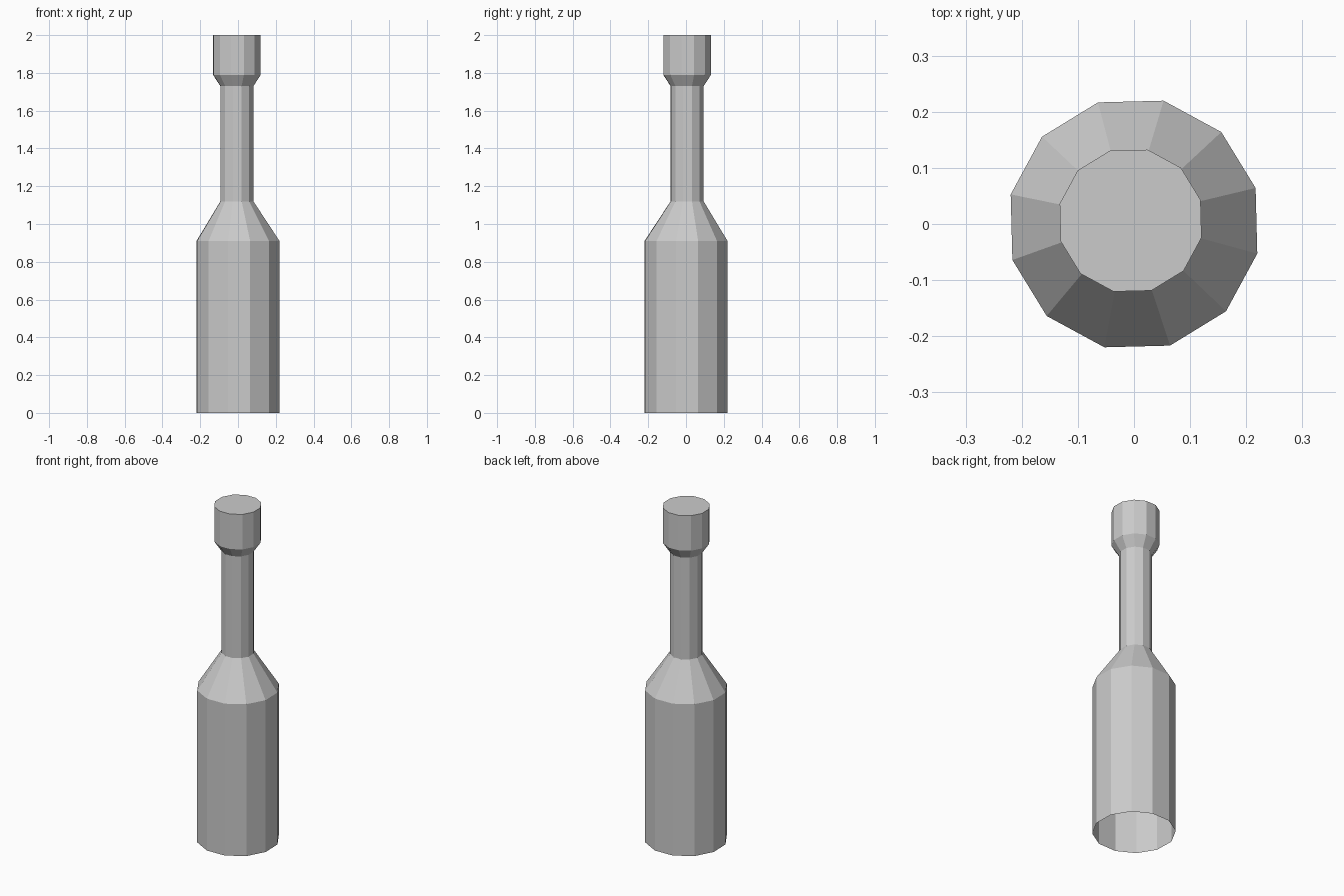
import bpy
import bmesh
from math import cos, sin, radians

SIDES = 12
TURN = radians(16.5)

cube = bpy.data.objects.get("Cube")
if cube:
    bpy.data.objects.remove(cube, do_unlink=True)

grey = bpy.data.materials.new("plain grey")
grey.use_nodes = True
colour = (0.6, 0.6, 0.6, 1)
grey.diffuse_color = colour
grey.node_tree.nodes["Principled BSDF"].inputs["Base Color"].default_value = colour

# Bottle profile from base to top: radius, height, sideways offset
profile = [
    (0.226, 0.0, 0.0),       # open base
    (0.226, 0.91, 0.0),      # shoulder
    (0.09, 1.12, 0.006),     # neck bottom
    (0.09, 1.73, 0.006),     # neck top
    (0.13, 1.79, 0.006),     # lip flare
    (0.13, 2.0, 0.006),      # lip top
]

bm = bmesh.new()
rings = []
for radius, z, shift in profile:
    angles = [TURN + radians(360 / SIDES * i) for i in range(SIDES)]
    rings.append([bm.verts.new((radius * cos(a) - shift, radius * sin(a) + shift, z))
                  for a in angles])

# Walls between neighbouring rings
for low, high in zip(rings, rings[1:]):
    for i in range(SIDES):
        j = (i + 1) % SIDES
        bm.faces.new((low[i], low[j], high[j], high[i]))

# Closed top, the underside stays open
bm.faces.new(rings[-1])

mesh = bpy.data.meshes.new("bottle")
bm.to_mesh(mesh)
bm.free()
mesh.materials.append(grey)
bottle = bpy.data.objects.new("bottle", mesh)
bpy.context.collection.objects.link(bottle)
